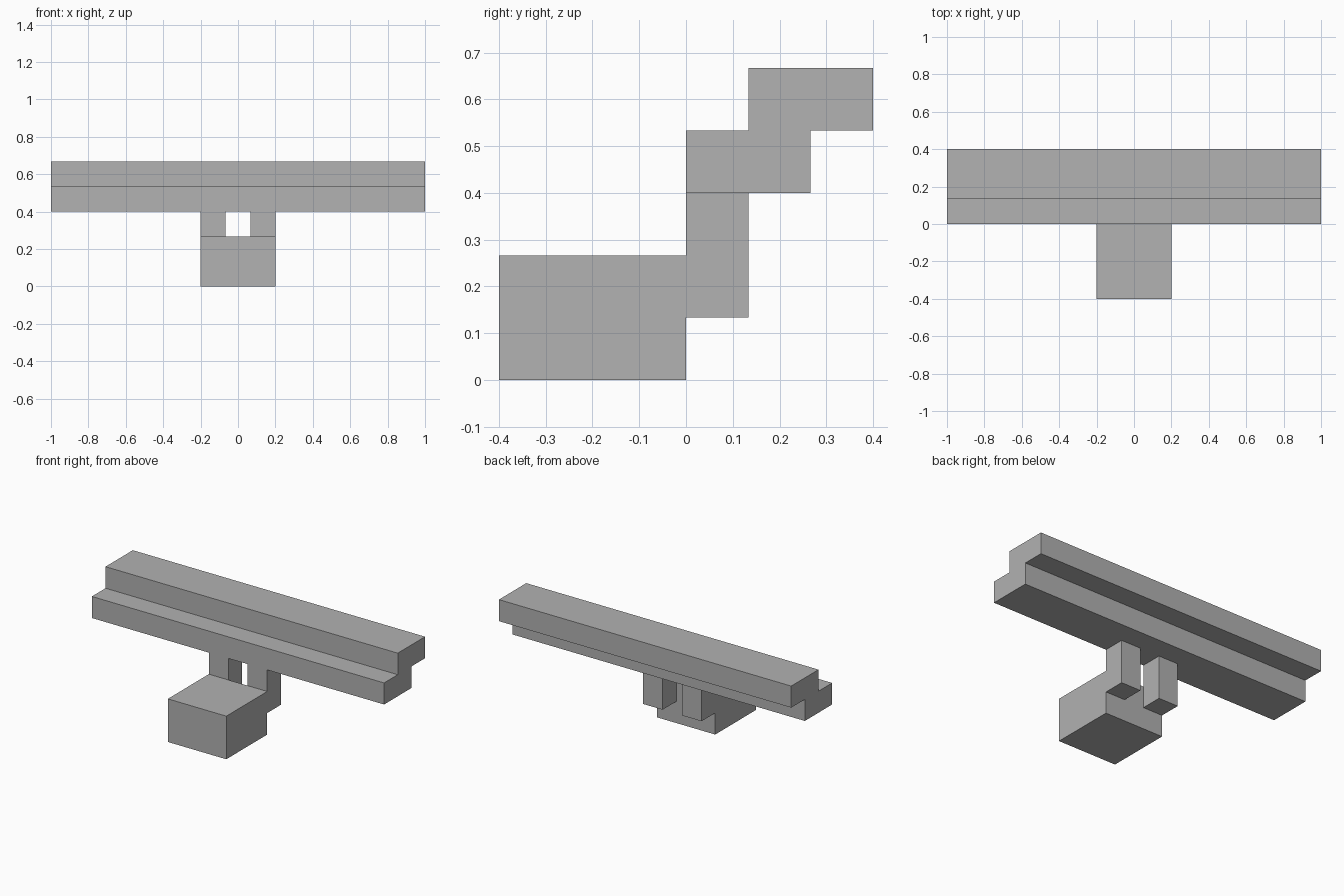
import bpy
import bmesh

if "Cube" in bpy.data.objects:
    bpy.data.objects.remove(bpy.data.objects["Cube"], do_unlink=True)

U = 2 / 15  # basic block module

grey = bpy.data.materials.new("plain_grey")
grey.use_nodes = True
colour = (0.445, 0.445, 0.445, 1)
grey.diffuse_color = colour
grey.node_tree.nodes["Principled BSDF"].inputs["Base Color"].default_value = colour


def extrude_profile(name, profile, x0, x1):
    """Extrude a (y, z) outline, given in modules, from x0 to x1."""
    bm = bmesh.new()
    face = bm.faces.new([bm.verts.new((x0 * U, y * U, z * U)) for y, z in profile])
    new = bmesh.ops.extrude_face_region(bm, geom=[face])["geom"]
    verts = [v for v in new if isinstance(v, bmesh.types.BMVert)]
    bmesh.ops.translate(bm, verts=verts, vec=((x1 - x0) * U, 0, 0))
    bmesh.ops.recalc_face_normals(bm, faces=bm.faces)
    mesh = bpy.data.meshes.new(name)
    bm.to_mesh(mesh)
    bm.free()
    mesh.materials.append(grey)
    obj = bpy.data.objects.new(name, mesh)
    bpy.context.collection.objects.link(obj)
    return obj


def box(name, x0, x1, y0, y1, z0, z1):
    return extrude_profile(name, [(y0, z0), (y1, z0), (y1, z1), (y0, z1)], x0, x1)


# Front block
box("front_block", -1.5, 1.5, -3, 0, 0, 2)

# Pair of posts behind the block
box("left_post", 0.5, 1.5, 0, 1, 1, 3)
box("right_post", -1.5, -0.5, 0, 1, 1, 3)

# Long stepped beam
step = [(0, 3), (2, 3), (2, 4), (3, 4), (3, 5), (1, 5), (1, 4), (0, 4)]
extrude_profile("stepped_beam", step, -7.5, 7.5)
